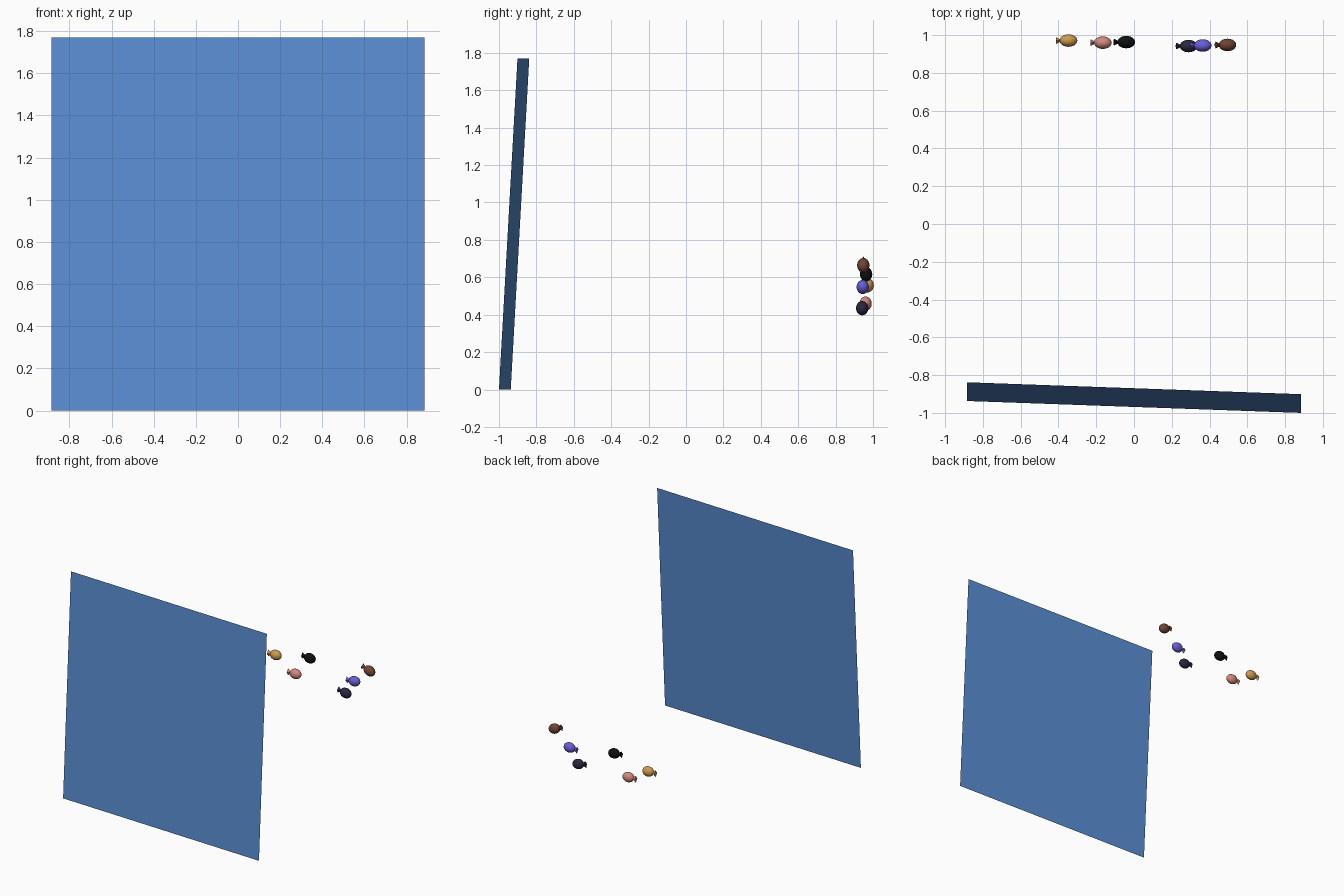
import bpy, bmesh
from math import radians
from mathutils import Matrix, Vector

if "Cube" in bpy.data.objects:
    bpy.data.objects.remove(bpy.data.objects["Cube"])


def material(name, color):
    m = bpy.data.materials.new(name)
    m.diffuse_color = (*color, 1)
    m.use_nodes = True
    m.node_tree.nodes["Principled BSDF"].inputs["Base Color"].default_value = m.diffuse_color
    return m


def make_object(name, bm, mat):
    mesh = bpy.data.meshes.new(name)
    bm.to_mesh(mesh)
    bm.free()
    mesh.materials.append(mat)
    ob = bpy.data.objects.new(name, mesh)
    bpy.context.collection.objects.link(ob)
    return ob


# Large, slightly leaning water sheet
bm = bmesh.new()
corners = [(-0.885, -0.937, 0), (0.885, -1.0, 0), (0.885, -0.901, 1.77), (-0.885, -0.838, 1.77)]
bm.faces.new([bm.verts.new(c) for c in corners])
make_object("water_sheet", bm, material("water_blue", (0.10, 0.27, 0.65)))


def fish(name, loc, pitch, color):
    mat = material(name + "_color", color)
    place = Matrix.Translation(Vector(loc)) @ Matrix.Rotation(radians(pitch), 4, 'Y')

    # Egg-shaped body
    bm = bmesh.new()
    bmesh.ops.create_uvsphere(bm, u_segments=24, v_segments=16, radius=1,
                              matrix=Matrix.Diagonal((0.047, 0.033, 0.038, 1)))
    for f in bm.faces:
        f.smooth = True
    make_object(name + "_body", bm, mat).matrix_world = place

    # Four-sided pyramid tail, point towards the body
    bm = bmesh.new()
    turn = Matrix.Rotation(radians(90), 4, 'Y')
    bmesh.ops.create_cone(bm, cap_ends=True, segments=4, radius1=1, radius2=0, depth=1,
                          matrix=Matrix.Translation((-0.048, 0, 0))
                          @ Matrix.Diagonal((0.036, 0.018, 0.026, 1)) @ turn)
    make_object(name + "_tail", bm, mat).matrix_world = place


# Shoal of small fish swimming towards +x
fish("orange_fish", (-0.347, 0.971, 0.557), 0, (0.62, 0.32, 0.08))
fish("pink_fish", (-0.165, 0.960, 0.459), 0, (0.65, 0.25, 0.20))
fish("black_fish", (-0.041, 0.963, 0.616), 5, (0.005, 0.005, 0.006))
fish("navy_fish", (0.289, 0.942, 0.435), 10, (0.025, 0.02, 0.05))
fish("violet_fish", (0.364, 0.945, 0.548), -5, (0.14, 0.11, 0.68))
fish("brown_fish", (0.495, 0.948, 0.664), 20, (0.16, 0.06, 0.035))
